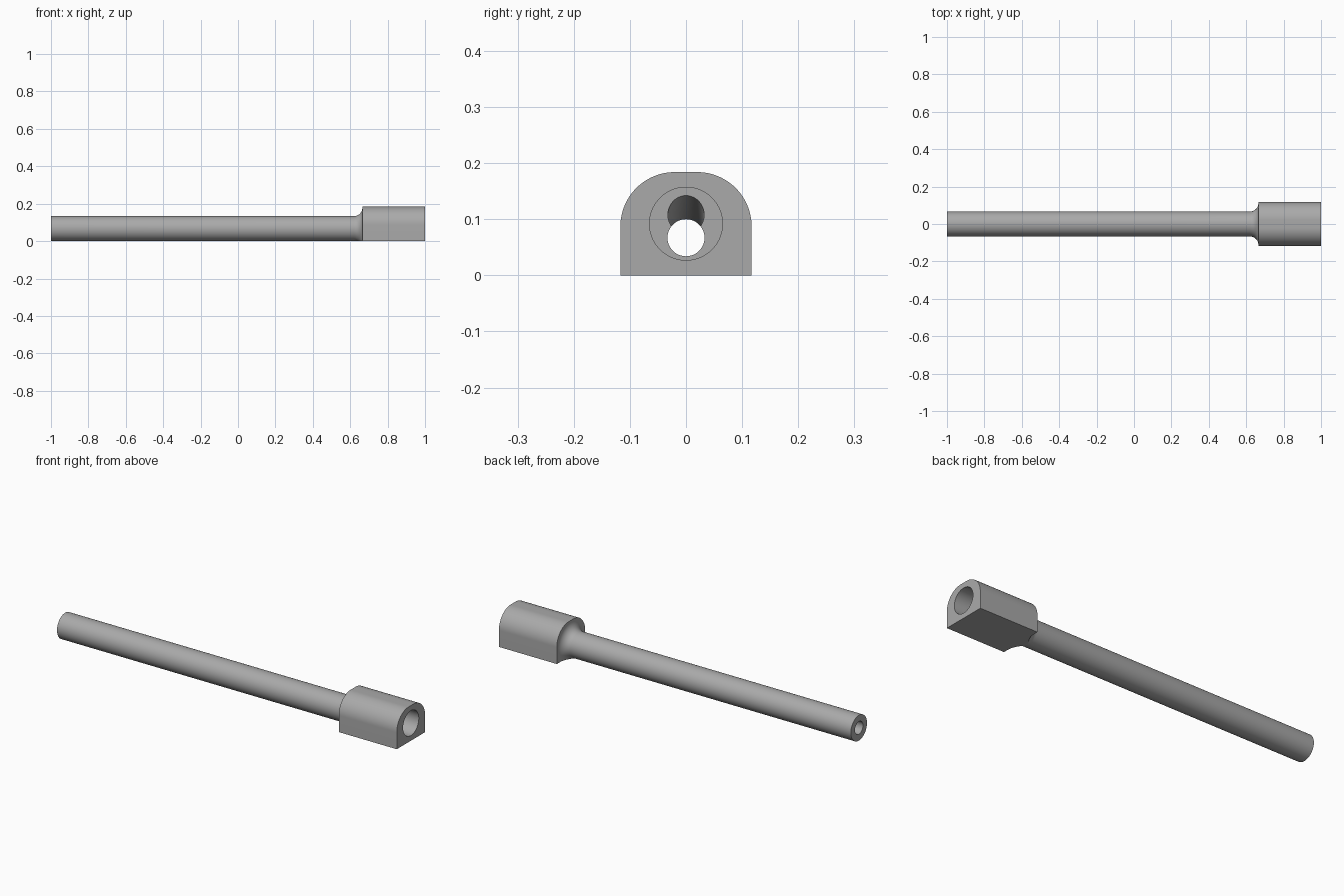
import bpy
import bmesh
from math import sin, cos, pi, radians, atan2, hypot
from mathutils import Matrix

if "Cube" in bpy.data.objects:
    bpy.data.objects.remove(bpy.data.objects["Cube"], do_unlink=True)

HEAD_START, END = 0.665, 1.0
STEM_Z, STEM_R, BORE_R = 0.067, 0.0665, 0.033
FILLET = 0.045
SOCKET_Z, SOCKET_R, SOCKET_FLOOR = 0.092, 0.065, 0.75

steel = bpy.data.materials.new("plain grey")
steel.use_nodes = True
grey = (0.4, 0.4, 0.4, 1)
steel.diffuse_color = grey
steel.node_tree.nodes["Principled BSDF"].inputs["Base Color"].default_value = grey


def finish(name, bm):
    bmesh.ops.recalc_face_normals(bm, faces=bm.faces)
    mesh = bpy.data.meshes.new(name)
    bm.to_mesh(mesh)
    bm.free()
    mesh.materials.append(steel)
    obj = bpy.data.objects.new(name, mesh)
    bpy.context.collection.objects.link(obj)
    return obj


def loft(name, rings):
    """Skin a row of equal point rings and cap both ends."""
    bm = bmesh.new()
    rows = [[bm.verts.new(p) for p in ring] for ring in rings]
    n = len(rows[0])
    for a, b in zip(rows, rows[1:]):
        for i in range(n):
            j = (i + 1) % n
            bm.faces.new((a[i], a[j], b[j], b[i]))
    bm.faces.new(rows[0])
    bm.faces.new(rows[-1])
    return finish(name, bm)


def lathe(name, profile, z, segments=96):
    """Turn (x, radius) points about a line along x at height z."""
    turn = [2 * pi * i / segments for i in range(segments)]
    return loft(name, [[(x, r * cos(t), z + r * sin(t)) for t in turn]
                       for x, r in profile])


def combine(target, tool, operation):
    mod = target.modifiers.new("combine", 'BOOLEAN')
    mod.operation, mod.solver, mod.object = operation, 'EXACT', tool
    bpy.context.view_layer.objects.active = target
    bpy.ops.object.modifier_apply(modifier=mod.name)
    bpy.data.objects.remove(tool, do_unlink=True)


# Head: block with rounded shoulders, left long below for trimming
half, top, corner = 0.117, 0.184, 0.097
arc = [radians(90 * i / 24) for i in range(25)]
side = [(half, -0.06)] + [(half - corner + corner * cos(a),
                           top - corner + corner * sin(a)) for a in arc]
outline = side + [(-y, z) for y, z in reversed(side)]
body = loft("socket_rod", [[(x, y, z) for y, z in outline]
                           for x in (HEAD_START, END)])

# Stem with a concave flare where it meets the head
flare = [(HEAD_START - FILLET + FILLET * sin(a),
          STEM_R + FILLET * (1 - cos(a))) for a in arc[::2]]
stem = lathe("stem", [(-1, STEM_R)] + flare
             + [(HEAD_START + 0.01, STEM_R + FILLET)], STEM_Z)
combine(body, stem, 'UNION')

# Flat underside
bm = bmesh.new()
bmesh.ops.create_cube(bm, size=1, matrix=Matrix.Translation((0, 0, -0.5))
                      @ Matrix.Diagonal((3, 1, 1, 1)))
combine(body, finish("underside_cutter", bm), 'DIFFERENCE')

# Wide socket, narrow through bore, and the sloping passage joining them
combine(body, lathe("socket_cutter", [(SOCKET_FLOOR, SOCKET_R), (END + 0.1, SOCKET_R)],
                    SOCKET_Z), 'DIFFERENCE')
combine(body, lathe("bore_cutter", [(-1.1, BORE_R), (SOCKET_FLOOR + 0.01, BORE_R)],
                    STEM_Z, 64), 'DIFFERENCE')
drop, run = 0.041, 0.12
ramp = lathe("ramp_cutter", [(-hypot(drop, run), BORE_R * 0.98), (0.02, BORE_R * 0.98)], 0, 64)
ramp.data.transform(Matrix.Translation((SOCKET_FLOOR, 0, STEM_Z + drop))
                    @ Matrix.Rotation(-atan2(drop, run), 4, 'Y'))
combine(body, ramp, 'DIFFERENCE')

# Smooth round surfaces, crisp edges
bpy.ops.object.select_all(action='DESELECT')
body.select_set(True)
bpy.context.view_layer.objects.active = body
bpy.ops.object.shade_smooth_by_angle(angle=radians(25))
